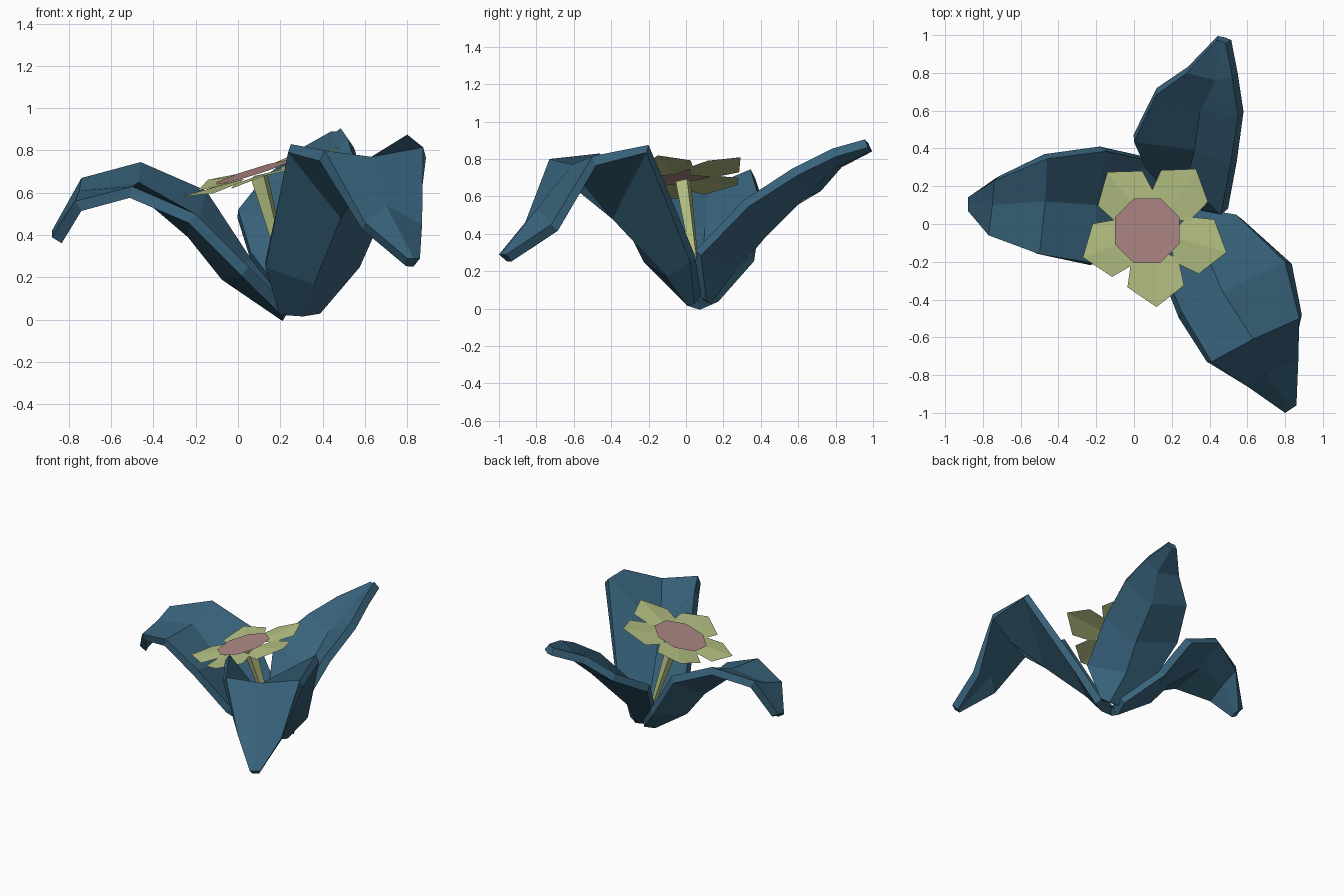
import bpy, math
from mathutils import Vector

if "Cube" in bpy.data.objects:
    bpy.data.objects.remove(bpy.data.objects["Cube"])


def material(name, rgb):
    m = bpy.data.materials.new(name)
    m.diffuse_color = (*rgb, 1)
    m.use_nodes = True
    m.node_tree.nodes["Principled BSDF"].inputs["Base Color"].default_value = m.diffuse_color
    return m


BLUE = material("leaf_blue", (0.04, 0.125, 0.20))
GREEN = material("petal_green", (0.47, 0.54, 0.23))
PINK = material("centre_pink", (0.43, 0.25, 0.24))


def mesh_object(name, verts, faces, mat):
    me = bpy.data.meshes.new(name)
    me.from_pydata(verts, [], faces)
    me.materials.append(mat)
    ob = bpy.data.objects.new(name, me)
    bpy.context.collection.objects.link(ob)
    return ob


def leaf(name, left, rib, right):
    """Folded leaf: left edge, midrib and right edge, base to tip, thickened."""
    n = len(rib)
    faces = []
    for i in range(n - 1):
        for a in (0, n):
            faces.append((a + i, a + n + i, a + n + i + 1, a + i + 1))
    ob = mesh_object(name, left + rib + right, faces, BLUE)
    mod = ob.modifiers.new("thickness", 'SOLIDIFY')
    mod.thickness = 0.055
    mod.offset = -1


# Three leaves
leaf("left_leaf",
     [(.24, .02, .06), (.05, -.15, .25), (-.20, -.21, .50), (-.50, -.16, .63), (-.77, -.06, .56), (-.88, .07, .39)],
     [(.24, .07, .04), (-.04, .09, .23), (-.20, .10, .43), (-.47, .12, .65), (-.75, .10, .61), (-.88, .10, .41)],
     [(.26, .15, .08), (.06, .34, .29), (-.15, .385, .61), (-.46, .345, .745), (-.74, .23, .67), (-.88, .14, .42)])
leaf("back_leaf",
     [(.25, .08, .07), (.06, .30, .32), (.00, .435, .52), (.12, .685, .67), (.28, .80, .80), (.44, .972, .89)],
     [(.31, .09, .05), (.28, .23, .25), (.32, .39, .42), (.35, .60, .63), (.43, .76, .79), (.465, .967, .89)],
     [(.36, .07, .06), (.46, .05, .31), (.51, .31, .58), (.55, .57, .75), (.52, .78, .855), (.485, .957, .905)])
leaf("front_leaf",
     [(.36, .08, .06), (.54, .05, .28), (.80, -.20, .875), (.875, -.50, .815), (.87, -.72, .45), (.86, -.96, .29)],
     [(.29, .05, .05), (.34, -.06, .20), (.47, -.36, .52), (.63, -.61, .77), (.70, -.79, .54), (.83, -.98, .29)],
     [(.19, .04, .06), (.13, -.18, .28), (.25, -.46, .83), (.41, -.73, .80), (.60, -.86, .46), (.80, -1.0, .29)])

# Blossom plane, rising towards +x and slightly towards the back
CX, CY = 0.105, -0.04


def on_plane(x, y, lift=0.0):
    return (x, y, 0.69 + 0.31 * (x - 0.07) + 0.09 * (y + 0.03) + lift)


# Five creased petals
outline = [(.08, .0, -.008), (.15, -.125, -.008), (.29, -.15, -.012), (.40, 0, .01), (.29, .15, -.012), (.15, .125, -.008)]
for k in range(5):
    a = math.radians(-88 + 72 * k)
    pts = []
    for r, w, h in outline:
        pts.append(on_plane(CX + r * math.cos(a) - w * math.sin(a),
                            CY + r * math.sin(a) + w * math.cos(a), h))
    mesh_object(f"petal_{k + 1}", pts, [(0, 1, 2, 3), (0, 3, 4, 5)], GREEN)

# Octagonal blossom centre
ring = [on_plane(0.07 + 0.185 * math.cos(math.radians(22.5 + 45 * i)),
                 -0.035 + 0.185 * math.sin(math.radians(22.5 + 45 * i)), 0.008) for i in range(8)]
mesh_object("blossom_centre", ring, [tuple(range(8))], PINK)

# Tapered stem
top, bottom = Vector((0.10, -0.015, 0.68)), Vector((0.26, 0.07, 0.09))
axis = bottom - top
bpy.ops.mesh.primitive_cone_add(vertices=4, radius1=0.012, radius2=0.046, depth=axis.length,
                                location=(top + bottom) / 2,
                                rotation=(-axis).to_track_quat('Z', 'Y').to_euler())
stem = bpy.context.object
stem.name = "stem"
stem.data.materials.append(GREEN)
